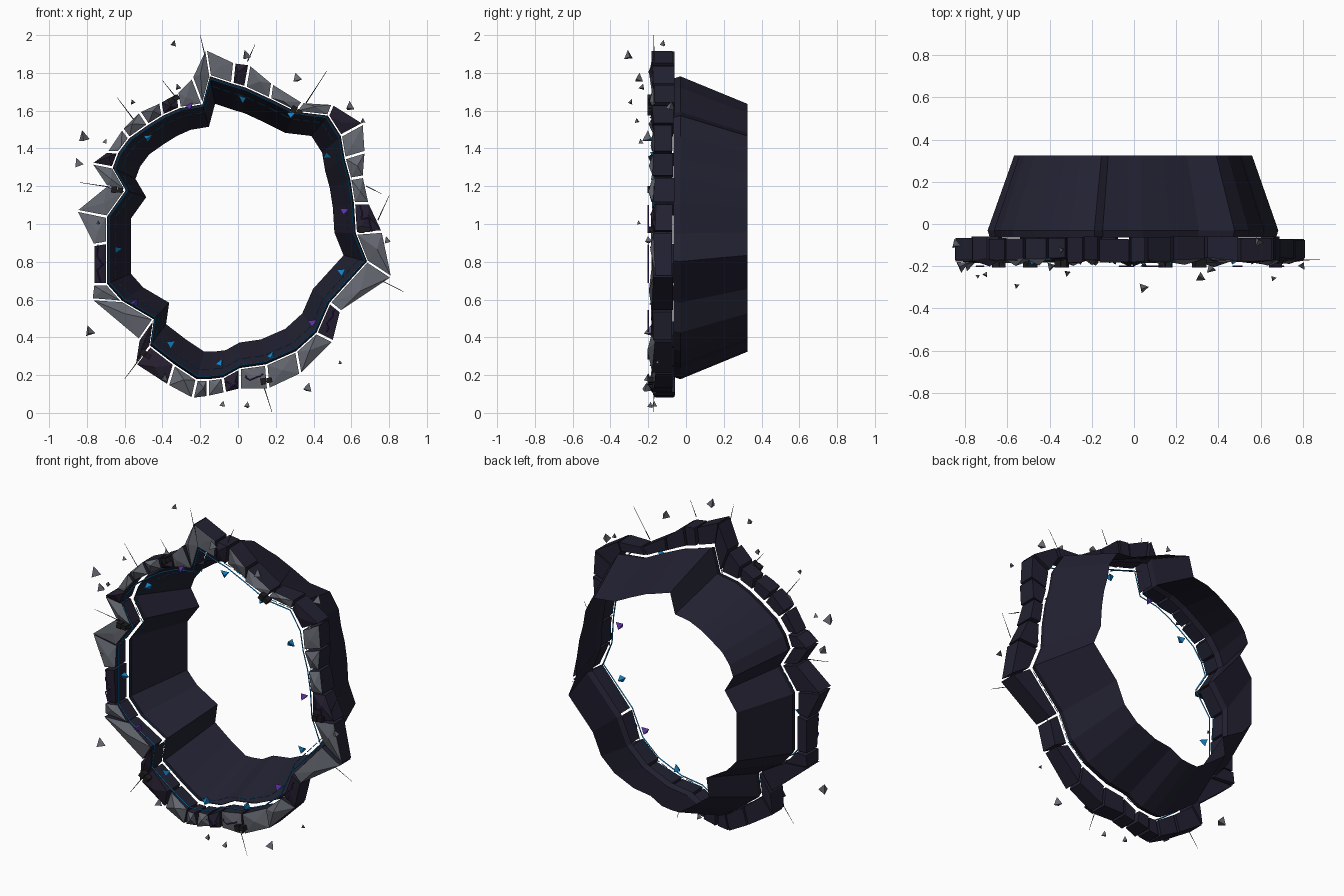
import bpy, bmesh, math, random
from mathutils import Vector, Matrix

random.seed(4)
if "Cube" in bpy.data.objects:
    bpy.data.objects.remove(bpy.data.objects["Cube"], do_unlink=True)


def material(name, *rgb):
    mat = bpy.data.materials.new(name)
    mat.use_nodes = True
    mat.diffuse_color = (*rgb, 1)
    mat.node_tree.nodes["Principled BSDF"].inputs["Base Color"].default_value = (*rgb, 1)
    return mat


NAVY = material("dark navy stone", .016, .015, .031)
GREY = material("grey stone", .13, .14, .165)
DUSK = material("dark violet stone", .018, .013, .028)
BLACK = material("black metal", .012, .012, .014)
WIRE = material("crack grey", .05, .05, .06)
BLUE = material("glowing blue", .008, .22, .55)
PURPLE = material("glowing purple", .1, .03, .35)


def finish(name, bm, *mats):
    bmesh.ops.recalc_face_normals(bm, faces=bm.faces)
    mesh = bpy.data.meshes.new(name)
    bm.to_mesh(mesh)
    bm.free()
    for mat in mats:
        mesh.materials.append(mat)
    obj = bpy.data.objects.new(name, mesh)
    bpy.context.collection.objects.link(obj)
    return obj


def bar(bm, start, end, radius, tip=None):
    """Thin four-sided rod from start to end."""
    start, end = Vector(start), Vector(end)
    turn = (end - start).to_track_quat('Z', 'Y').to_matrix().to_4x4()
    bmesh.ops.create_cone(bm, cap_ends=True, segments=4, radius1=radius,
                          radius2=radius if tip is None else tip, depth=(end - start).length,
                          matrix=Matrix.Translation((start + end) / 2) @ turn)


def shard(bm, place, size, aim):
    """Three-sided splinter pointing along aim."""
    turn = Vector(aim).to_track_quat('Z', 'Y').to_matrix().to_4x4()
    spin = Matrix.Rotation(random.uniform(0, math.tau), 4, 'Z')
    bmesh.ops.create_cone(bm, cap_ends=True, segments=3, radius1=size * .6, radius2=0,
                          depth=size, matrix=Matrix.Translation(place) @ turn @ spin)


# Broken outline: stone joints on the inner and outer edge, in hundredths (x, z)
INNER = [(-15, 179), (-3, 175), (4, 173), (17, 167), (31, 160), (48, 158), (55, 147),
         (57, 135), (60, 124), (62, 111), (63, 95), (69, 80), (49, 58), (42, 42), (31, 32),
         (15, 25), (1, 23), (-8, 18), (-16, 17), (-22, 17), (-34, 25), (-47, 35), (-45, 49),
         (-62, 59), (-70, 68), (-70, 90), (-70, 104), (-60, 118), (-67, 130), (-64, 138),
         (-58, 146), (-48, 153), (-40, 158), (-31, 162), (-19, 164)]
OUTER = [(-17, 192), (-2, 185), (6, 184), (18, 174), (34, 164), (50, 163), (66, 153),
         (67, 138), (66, 125), (69, 111), (76, 96), (81, 72), (54, 54), (50, 38), (33, 21),
         (16, 13), (1, 13), (-7, 11), (-16, 9), (-24, 8), (-37, 15), (-54, 26), (-52, 39),
         (-77, 60), (-76, 68), (-76, 89), (-85, 107), (-69, 120), (-77, 132), (-69, 138),
         (-61, 150), (-52, 159), (-41, 164), (-32, 169), (-24, 177)]
COUNT = len(INNER)
DARK_STONES = {1, 5, 9, 12, 16, 20, 21, 24, 28, 32}
CENTRE = Vector((0, 0, .98))


def point(pair, y=0.0):
    return Vector((pair[0] / 100, y, pair[1] / 100))


def ring(scale, y):
    """Inner outline shrunk about the centre, at depth y."""
    out = []
    for pair in INNER:
        p = CENTRE + (point(pair) - CENTRE) * scale
        p.y = y
        out.append(p)
    return out


# Tapering tunnel behind the stones
bm = bmesh.new()
rows = [[bm.verts.new(p) for p in ring(s, y)]
        for s, y in ((.975, -.065), (.99, -.03), (.81, .325))]
for near, far in zip(rows, rows[1:]):
    for i in range(COUNT):
        j = (i + 1) % COUNT
        bm.faces.new((near[i], near[j], far[j], far[i]))
finish("tunnel_wall", bm, NAVY)


# Rim stones: chipped front face, dark sides, narrow gaps between
def stone(bm, i):
    j = (i + 1) % COUNT
    corners = [point(p) for p in (INNER[i], INNER[j], OUTER[j], OUTER[i])]
    middle = sum(corners, Vector()) / 4
    gap = .007
    for a, b in ((0, 1), (3, 2)):
        step = (corners[b] - corners[a]).normalized() * gap
        corners[a] += step
        corners[b] -= step
    back_y = random.uniform(-.075, -.058)
    back, front = [], []
    for c in corners:
        back.append(bm.verts.new((c.x, back_y, c.z)))
        front.append(bm.verts.new((c.x, random.uniform(-.185, -.155), c.z)))
    tip = bm.verts.new((middle.x + random.uniform(-.015, .015), random.uniform(-.205, -.18),
                        middle.z + random.uniform(-.015, .015)))
    bm.faces.new(back)
    for k in range(4):
        n = (k + 1) % 4
        bm.faces.new((back[k], back[n], front[n], front[k]))
        face = bm.faces.new((front[k], front[n], tip))
        face.material_index = 2 if i in DARK_STONES else 1


bm = bmesh.new()
for i in range(COUNT):
    stone(bm, i)
finish("rim_stones", bm, NAVY, GREY, DUSK)

# Solid glowing line just inside the stones
bm = bmesh.new()
path = ring(.972, -.168)
for i in range(COUNT):
    bar(bm, path[i - 1], path[i], .004)
finish("glow_line", bm, BLUE)

# Broken glowing line deeper inside
bm = bmesh.new()
path = ring(.925, -.1)
for i in range(COUNT):
    a, b = path[i - 1], path[i]
    dashes = max(1, round((b - a).length / .06))
    for k in range(dashes):
        bar(bm, a.lerp(b, (k + .08) / dashes), a.lerp(b, (k + .8) / dashes), .0025)
finish("glow_dashes", bm, BLUE)

# Purple veins zigzagging over some dark stones
bm = bmesh.new()
for i in (9, 12, 15, 16, 24):
    a = (point(INNER[i]) + point(OUTER[i])) / 2
    b = (point(INNER[i + 1]) + point(OUTER[i + 1])) / 2
    last = None
    for k in range(6):
        p = a.lerp(b, .1 + .16 * k)
        p += Vector((random.uniform(-.02, .02), 0, random.uniform(-.02, .02)))
        p.y = -.2
        if last:
            bar(bm, last, p, .003)
        last = p
finish("purple_veins", bm, PURPLE)

# Small clamps bridging the stones
bm = bmesh.new()
for x, z, tilt in ((.31, 1.6, .5), (.67, .97, 0), (.15, .17, -.2),
                   (-.49, .31, .6), (-.64, 1.18, .1), (-.34, 1.66, -.5)):
    turn = Matrix.Rotation(tilt, 4, 'Y')
    for shift, size in ((-.016, .034), (.016, .026)):
        bmesh.ops.create_cube(bm, size=1, matrix=Matrix.Translation((x, -.185, z)) @ turn
                              @ Matrix.Translation((shift, 0, 0))
                              @ Matrix.Diagonal((.03, .04, size, 1)))
finish("clamps", bm, BLACK)

# Hairline cracks running outward
bm = bmesh.new()
for x, z, dx, dz in ((-.17, 1.87, -.03, .13), (.05, 1.86, .04, .09), (.36, 1.64, .11, .17),
                     (.68, 1.2, .08, -.04), (.72, .72, .16, -.08), (.13, .16, .05, -.155),
                     (-.51, .3, -.09, -.12), (-.64, 1.19, -.2, .03), (-.55, 1.55, -.09, .12),
                     (-.32, 1.66, -.08, .1), (.74, 1.02, .06, .13)):
    bar(bm, (x, -.17, z), (x + dx, -.17, z + dz), .003, .001)
finish("hairline_cracks", bm, WIRE)

# Loose grey splinters floating around the rim
bm = bmesh.new()
for x, y, z, size in ((-.34, -.12, 1.96, .03), (.04, -.305, 1.9, .045), (.31, -.25, 1.78, .045),
                      (.59, -.08, 1.63, .045), (.66, -.26, 1.55, .025), (.79, -.2, .92, .035),
                      (.54, -.15, .27, .02), (.37, -.21, .14, .045), (.05, -.19, .045, .03),
                      (-.08, -.17, .05, .03), (-.39, -.2, .19, .04), (-.79, -.19, .44, .05),
                      (-.85, -.1, 1.33, .045), (-.82, -.2, 1.47, .055), (-.7, -.24, 1.44, .025),
                      (-.74, -.25, 1.01, .02), (-.56, -.29, 1.65, .025), (-.32, -.23, 1.73, .03)):
    shard(bm, (x, y, z), size, (random.uniform(-.4, .4), random.uniform(-.3, .3), 1))
finish("loose_splinters", bm, GREY)

# Glowing splinters inside the opening
for name, mat, places in (
        ("blue_splinters", BLUE, ((.02, 1.67), (.48, 1.36), (-.47, 1.46), (-.63, .87),
                                  (-.35, .37), (-.09, .27), (.18, .31), (.54, .75), (.29, 1.58))),
        ("purple_splinters", PURPLE, ((.57, 1.07), (-.54, .59), (.4, .48), (-.25, 1.63)))):
    bm = bmesh.new()
    for x, z in places:
        shard(bm, (x, -.17, z), .042, (random.uniform(-1, 1), 0, random.uniform(-.5, 1)))
    finish(name, bm, mat)
